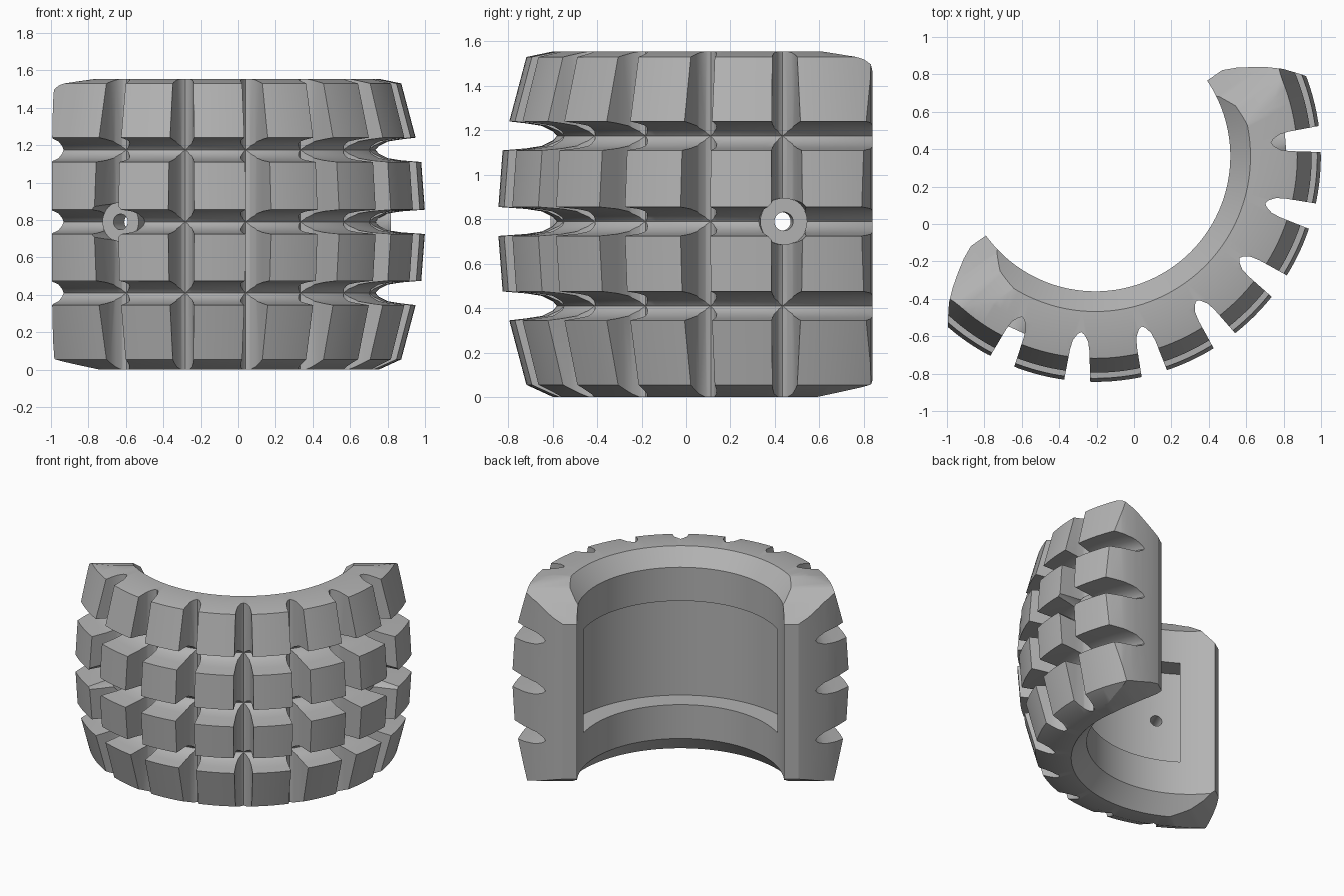
import bpy, bmesh, math
from mathutils import Matrix

if "Cube" in bpy.data.objects:
    bpy.data.objects.remove(bpy.data.objects["Cube"], do_unlink=True)

HEIGHT = 1.555
STEP = math.radians(19.8)      # angle between neighbouring tread slots

rubber = bpy.data.materials.new("grey_rubber")
rubber.use_nodes = True
grey = (0.45, 0.45, 0.45, 1)
rubber.diffuse_color = grey
rubber.node_tree.nodes["Principled BSDF"].inputs["Base Color"].default_value = grey


def finish(bm, name):
    bmesh.ops.recalc_face_normals(bm, faces=bm.faces)
    mesh = bpy.data.meshes.new(name)
    bm.to_mesh(mesh)
    bm.free()
    mesh.materials.append(rubber)
    obj = bpy.data.objects.new(name, mesh)
    bpy.context.collection.objects.link(obj)
    return obj


def lathe(name, profile, steps=160):
    """Spin a closed (radius, z) profile into a ring."""
    bm = bmesh.new()
    rings = []
    for i in range(steps):
        a = 2 * math.pi * (i + 0.3) / steps
        rings.append([bm.verts.new((r * math.cos(a), r * math.sin(a), z)) for r, z in profile])
    n = len(profile)
    for i in range(steps):
        a, b = rings[i], rings[(i + 1) % steps]
        for j in range(n):
            k = (j + 1) % n
            bm.faces.new((a[j], b[j], b[k], a[k]))
    return finish(bm, name)


def prism(name, outline, start, end, places=(Matrix(),)):
    """Extrude a closed xy outline along z, once for each placement."""
    bm = bmesh.new()
    n = len(outline)
    for place in places:
        low, high = [[bm.verts.new(place @ Matrix.Translation((x, y, z)).to_translation())
                      for x, y in outline] for z in (start, end)]
        bm.faces.new(low[::-1])
        bm.faces.new(high)
        for i in range(n):
            j = (i + 1) % n
            bm.faces.new((low[i], low[j], high[j], high[i]))
    return finish(bm, name)


def circle(radius, sides=32):
    return [(radius * math.cos(2 * math.pi * i / sides), radius * math.sin(2 * math.pi * i / sides))
            for i in range(sides)]


def combine(target, tool, operation):
    """Bake a boolean and drop its tool; use the second solver if the first changes nothing."""
    mod = target.modifiers.new(operation, "BOOLEAN")
    mod.operation = operation
    mod.object = tool
    for solver in ("MANIFOLD", "EXACT"):
        mod.solver = solver
        bpy.context.view_layer.update()
        graph = bpy.context.evaluated_depsgraph_get()
        mesh = bpy.data.meshes.new_from_object(target.evaluated_get(graph))
        if len(mesh.vertices) not in (0, len(target.data.vertices)):
            break
    target.modifiers.clear()
    target.data = mesh
    bpy.data.objects.remove(tool, do_unlink=True)


# Ring profile: bevelled rims, crowned tread, three grooves running round it
def groove(z):
    side = [(1.08, 0.056), (1.01, 0.045), (0.96, 0.02)]
    return [(r, z + w) for r, w in side] + [(0.943, z)] + [(r, z - w) for r, w in reversed(side)]


profile = ([(0.722, 1.44), (0.83, HEIGHT), (0.96, HEIGHT), (1.08, 1.53), (1.157, 1.24)] + groove(1.175)
           + [(1.187, 1.11), (1.206, 0.855)] + groove(0.79)
           + [(1.206, 0.725), (1.187, 0.475)] + groove(0.41)
           + [(1.157, 0.345), (1.08, 0.055), (0.96, 0), (0.83, 0), (0.722, 0.125)])
tire = lathe("half_tire", profile)

# Slots running across the tread
half_slot = [(0.086, -1.35), (0.052, -1.04), (0.041, -0.99), (0.018, -0.955)]
slot = half_slot + [(0, -0.943)] + [(-x, y) for x, y in reversed(half_slot)]
turns = [Matrix.Rotation(k * STEP, 4, "Z") for k in range(-3, 4)]
combine(tire, prism("slots", slot, -0.2, 1.8, turns), "DIFFERENCE")

# Cut the ring to a half with rounded ends
curve = [(0.82, -0.012), (0.89, -0.045), (0.96, -0.09), (1.03, -0.14),
         (1.09, -0.193), (1.15, -0.268), (1.2, -0.34), (1.4, -0.7), (1.4, -1.5)]
footprint = curve + [(-x, y) for x, y in reversed(curve)]
combine(tire, prism("footprint", footprint, -0.3, 1.9), "INTERSECT")

# Slope the top and bottom of both ends
side_shape = [(0.1, 1.18), (-0.01, 1.33), (-0.12, 1.455), (-0.21, 1.52), (-0.38, 1.57), (-1.6, 1.6),
              (-1.6, -0.1), (-0.4, -0.015), (-0.2, 0.045), (-0.1, 0.09), (-0.01, 0.145), (0.1, 0.22)]
along_x = Matrix(((0, 0, 1, 0), (1, 0, 0, 0), (0, 1, 0, 0), (0, 0, 0, 1)))
combine(tire, prism("end_slopes", side_shape, -1.7, 1.7, [along_x]), "INTERSECT")

# Recess in the inner wall
reach = math.acos(0.255 / 0.88)
arc = [-reach + 2 * reach * i / 80 for i in range(81)]
recess = [(0.88 * math.sin(a), -0.88 * math.cos(a)) for a in arc]
combine(tire, prism("recess", recess, 0.385, 1.182), "DIFFERENCE")

# Bolt seats with through holes in the two outermost slots
seats = [Matrix.Translation((0, 0, 0.79)) @ Matrix.Rotation(s * 3 * STEP, 4, "Z")
         @ Matrix.Rotation(math.pi / 2, 4, "X") for s in (-1, 1)]
combine(tire, prism("pockets", circle(0.108), 1.015, 1.4, seats), "DIFFERENCE")
combine(tire, prism("bolt_seats", circle(0.106), 0.91, 1.02, seats), "UNION")
combine(tire, prism("bolt_holes", circle(0.042), 0.6, 1.3, seats), "DIFFERENCE")

# Turn into place and shade
tire.data.transform(Matrix.Translation((-0.207, 0.362, 0)) @ Matrix.Rotation(math.radians(35), 4, "Z"))
bpy.ops.object.select_all(action="DESELECT")
tire.select_set(True)
bpy.context.view_layer.objects.active = tire
bpy.ops.object.shade_smooth_by_angle(angle=math.radians(25))
